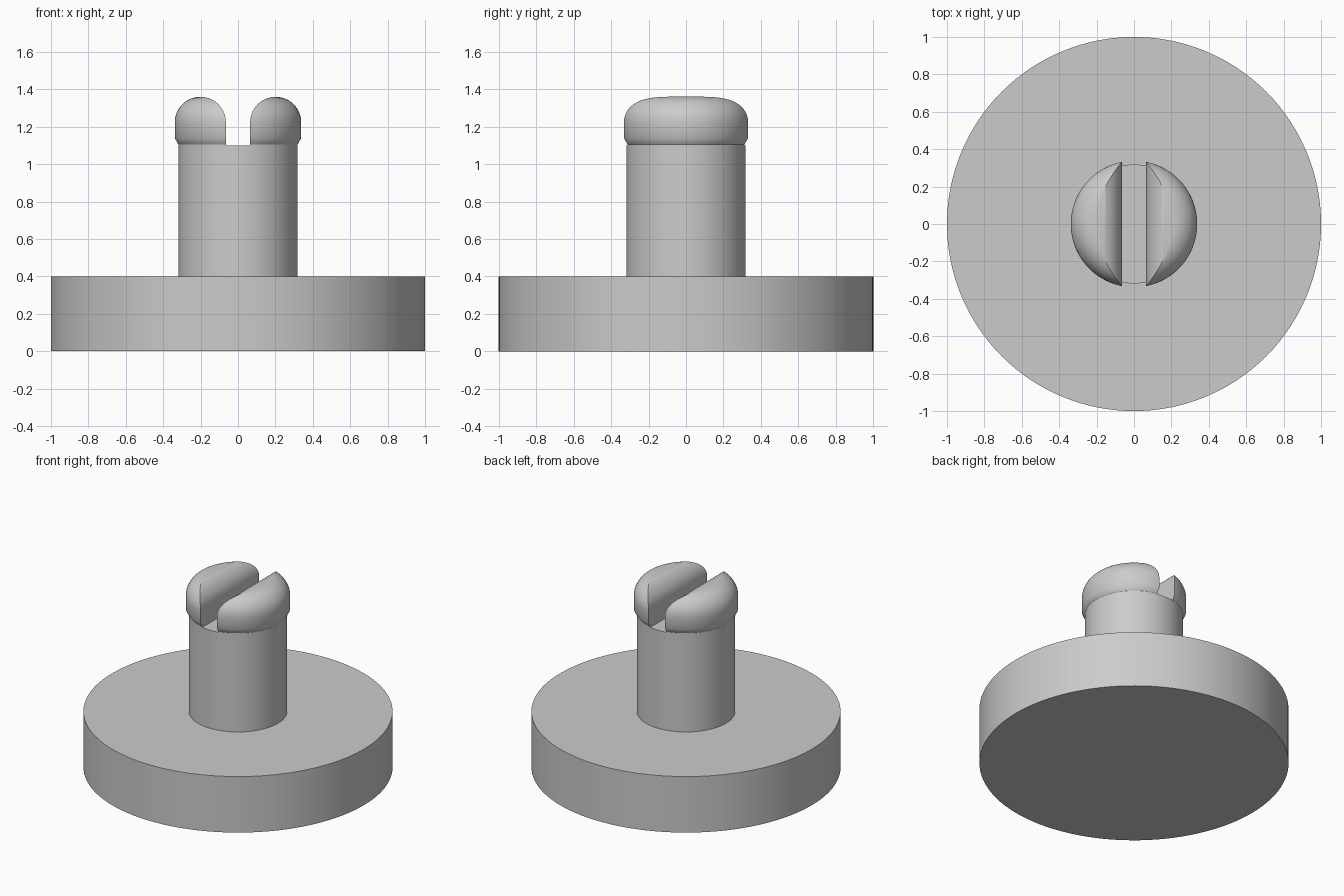
import bpy, bmesh, math

if "Cube" in bpy.data.objects:
    bpy.data.objects.remove(bpy.data.objects["Cube"])

grey = bpy.data.materials.new("plain_grey")
grey.diffuse_color = (0.6, 0.6, 0.6, 1)
grey.use_nodes = True
grey.node_tree.nodes["Principled BSDF"].inputs["Base Color"].default_value = grey.diffuse_color
SEG = 128


def make_object(name, bm):
    bmesh.ops.recalc_face_normals(bm, faces=bm.faces)
    mesh = bpy.data.meshes.new(name)
    bm.to_mesh(mesh)
    bm.free()
    mesh.materials.append(grey)
    ob = bpy.data.objects.new(name, mesh)
    bpy.context.collection.objects.link(ob)
    return ob


def lathe(name, profile, tip=None):
    """Closed solid of revolution; tip adds an apex above the last ring."""
    bm = bmesh.new()
    rings = [[bm.verts.new((r * math.cos(2 * math.pi * i / SEG),
                            r * math.sin(2 * math.pi * i / SEG), z))
              for i in range(SEG)] for r, z in profile]
    for a, b in zip(rings, rings[1:]):
        for i in range(SEG):
            j = (i + 1) % SEG
            bm.faces.new((a[i], a[j], b[j], b[i]))
    bm.faces.new(rings[0][::-1])
    if tip is None:
        bm.faces.new(rings[-1])
    else:
        apex = bm.verts.new((0, 0, tip))
        for i in range(SEG):
            bm.faces.new((rings[-1][i], rings[-1][(i + 1) % SEG], apex))
    return make_object(name, bm)


def smooth(ob):
    bpy.ops.object.select_all(action='DESELECT')
    ob.select_set(True)
    bpy.context.view_layer.objects.active = ob
    bpy.ops.object.shade_smooth_by_angle(angle=math.radians(30))


# Round base disc
base = lathe("base_disc", [(1, 0), (1, 0.4)])

# Pin with a lipped, rounded head
R, GAP, TOP, FLOOR = 0.338, 0.065, 1.36, 1.10
fil = (R - GAP) / 2
cx, cz = R - fil, TOP - fil
quarter = [math.pi / 2 * i / 14 for i in range(15)]
profile = [(0.318, 0.38), (0.318, 1.105), (0.323, 1.112), (R, 1.14)]
profile += [(cx + fil * math.cos(t), cz + fil * math.sin(t)) for t in quarter]
pin = lathe("slotted_pin", profile, tip=TOP + 0.02)

# Slot cutter whose upper edges flare in rounded shoulders
side = [(GAP, FLOOR)]
side += [(cx - fil * math.cos(t), cz + fil * math.sin(t)) for t in quarter]
side += [(cx, 1.6)]
outline = side + [(-x, z) for x, z in reversed(side)]
bm = bmesh.new()
face = bm.faces.new([bm.verts.new((x, -0.6, z)) for x, z in outline])
ext = bmesh.ops.extrude_face_region(bm, geom=[face])
bmesh.ops.translate(bm, vec=(0, 1.2, 0),
                    verts=[v for v in ext["geom"] if isinstance(v, bmesh.types.BMVert)])
cutter = make_object("slot_cutter", bm)
cutter.hide_render = True

mod = pin.modifiers.new("slot", 'BOOLEAN')
mod.operation = 'DIFFERENCE'
mod.solver = 'EXACT'
mod.object = cutter
bpy.context.view_layer.objects.active = pin
bpy.ops.object.modifier_apply(modifier=mod.name)
bpy.data.objects.remove(cutter)

for ob in (base, pin):
    smooth(ob)
